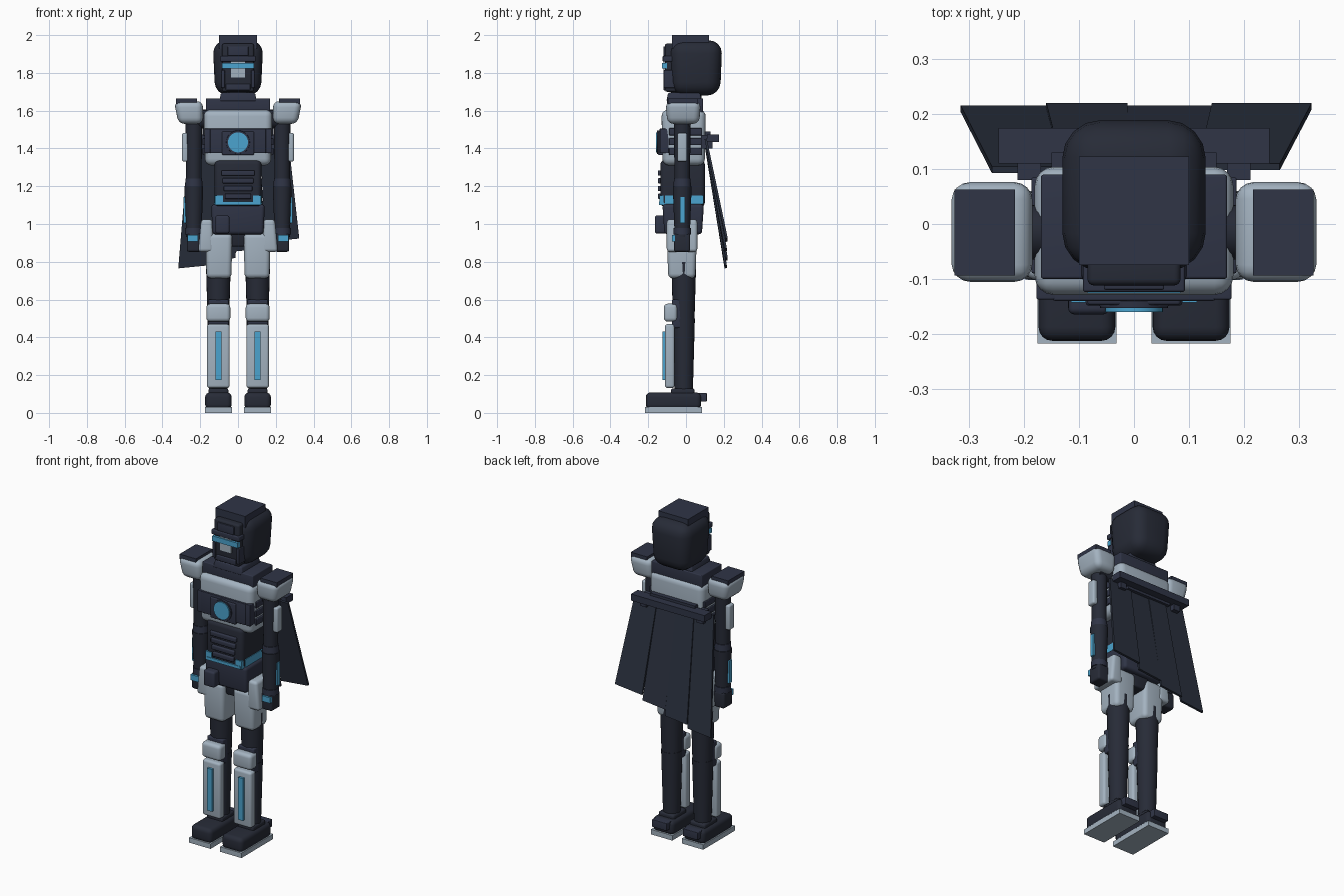
import bpy, bmesh, math
from mathutils import Matrix, Vector


def material(name, rgb):
    m = bpy.data.materials.new(name)
    m.diffuse_color = (*rgb, 1)
    return m


NAVY = material("navy armour", (0.029, 0.035, 0.062))
SUIT = material("dark suit", (0.020, 0.024, 0.038))
CLOTH = material("cape cloth", (0.023, 0.030, 0.048))
GREY = material("pale grey armour", (0.37, 0.45, 0.53))
BLUE = material("glowing blue", (0.07, 0.37, 0.62))


def finish(name, bm, mat):
    bmesh.ops.recalc_face_normals(bm, faces=bm.faces[:])
    for f in bm.faces:
        f.smooth = True
    for e in bm.edges:
        e.smooth = len(e.link_faces) == 2 and e.calc_face_angle(0) < math.radians(35)
    me = bpy.data.meshes.new(name)
    bm.to_mesh(me)
    bm.free()
    me.materials.append(mat)
    ob = bpy.data.objects.new(name, me)
    bpy.context.collection.objects.link(ob)
    return ob


def box(name, mat, x, y, z, bevel=0.0, taper=(1, 1), shift=0.0):
    """Rounded box from ranges; taper scales and shift moves the bottom."""
    bm = bmesh.new()
    bmesh.ops.create_cube(bm, size=1)
    cx, cy = sum(x) / 2, sum(y) / 2
    for v in bm.verts:
        low = v.co.z < 0
        tx, ty = taper if low else (1, 1)
        v.co = (cx + v.co.x * abs(x[1] - x[0]) * tx + (shift if low else 0),
                cy + v.co.y * (y[1] - y[0]) * ty,
                z[0] if low else z[1])
    if bevel:
        bmesh.ops.bevel(bm, geom=bm.edges[:], offset=bevel, segments=4,
                        profile=0.5, affect='EDGES', clamp_overlap=True)
    return finish(name, bm, mat)


def tube(name, mat, top, bottom, r_top, r_bottom, sides=24):
    """Tapered cylinder between two points."""
    a, b = Vector(top), Vector(bottom)
    bm = bmesh.new()
    bmesh.ops.create_cone(bm, cap_ends=True, segments=sides, radius1=r_bottom,
                          radius2=r_top, depth=(a - b).length)
    rot = (a - b).to_track_quat('Z', 'Y').to_matrix().to_4x4()
    bm.transform(Matrix.Translation((a + b) / 2) @ rot)
    return finish(name, bm, mat)


# Head, crown and face
box("head", SUIT, (-0.134, 0.134), (-0.088, 0.192), (1.68, 1.972), 0.07, (0.9, 0.92))
box("crown_block", NAVY, (-0.1, 0.1), (-0.075, 0.123), (1.93, 2.0))
box("face_plate", SUIT, (-0.085, 0.085), (-0.112, -0.05), (1.70, 1.955), 0.012)
box("brow", NAVY, (-0.093, 0.093), (-0.124, -0.06), (1.86, 1.89), 0.005)
box("forehead_ridge", NAVY, (-0.055, 0.055), (-0.12, -0.07), (1.89, 1.94), 0.004)
box("nose_plate", GREY, (-0.037, 0.037), (-0.118, -0.10), (1.775, 1.859))
box("visor", BLUE, (-0.085, 0.085), (-0.126, -0.10), (1.822, 1.853))
box("mouth_guard", NAVY, (-0.065, 0.065), (-0.12, -0.06), (1.708, 1.742), 0.005)
for s in (-1, 1):
    box("cheek_guard", NAVY, (s * 0.07, s * 0.09), (-0.119, -0.06), (1.72, 1.815), 0.004)
tube("neck", SUIT, (0, 0, 1.72), (0, 0, 1.62), 0.075, 0.09)

# Torso
box("collar", NAVY, (-0.09, 0.09), (-0.095, 0.075), (1.65, 1.695), 0.008, (1.1, 1.1))
box("yoke", NAVY, (-0.17, 0.17), (-0.10, 0.09), (1.59, 1.665), 0.005)
box("chest", GREY, (-0.182, 0.182), (-0.13, 0.105), (1.31, 1.605), 0.035, (0.96, 0.95))
box("chest_plate", NAVY, (-0.148, 0.148), (-0.14, -0.10), (1.375, 1.505), 0.004)
box("chest_center_plate", NAVY, (-0.085, 0.085), (-0.148, -0.10), (1.365, 1.49), 0.006)
tube("core_ring", NAVY, (0, -0.153, 1.432), (0, -0.12, 1.432), 0.062, 0.066, 32)
tube("core_light", BLUE, (0, -0.160, 1.432), (0, -0.12, 1.432), 0.053, 0.053, 32)
for s in (-1, 1):
    box("chest_corner_plate", NAVY, (s * 0.135, s * 0.178), (-0.138, -0.09), (1.375, 1.505), 0.004)
    for i in range(3):
        z = 1.365 + i * 0.052
        box("side_vent", NAVY, (s * 0.15, s * 0.187), (-0.09, 0.085), (z, z + 0.038), 0.004)
box("abdomen", SUIT, (-0.124, 0.124), (-0.135, 0.10), (1.09, 1.34), 0.025)
for i in range(4):
    w = 0.088 - i * 0.006
    z = 1.27 - i * 0.041
    box("abdomen_rib", NAVY, (-w, w), (-0.149, -0.10), (z - 0.014, z + 0.014), 0.006)

# Belt and hips
box("belt_light", BLUE, (-0.115, 0.115), (-0.143, -0.05), (1.10, 1.118))
for s in (-1, 1):
    box("belt_side_light", BLUE, (s * 0.08, s * 0.122), (-0.14, -0.09), (1.10, 1.15))
    box("belt_hip_light", BLUE, (s * 0.09, s * 0.128), (-0.11, 0.092), (1.105, 1.152))
box("pelvis", NAVY, (-0.142, 0.142), (-0.125, 0.095), (0.945, 1.105), 0.018, (0.95, 0.9))
box("groin", SUIT, (-0.06, 0.06), (-0.08, 0.06), (0.88, 0.96), 0.01, (0.6, 0.8))
box("belt_pouch", NAVY, (-0.12, -0.045), (-0.165, -0.10), (0.95, 1.045), 0.012)

for s in (-1, 1):
    # Legs
    lx = s * 0.104
    box("hip_guard", GREY, (s * 0.135, s * 0.195), (-0.102, 0.06), (0.852, 1.025), 0.018,
        (1.35, 1.0), s * 0.006)
    box("thigh_armour", GREY, (s * 0.03, s * 0.172), (-0.102, 0.058), (0.712, 0.95), 0.025, (0.93, 0.9))
    tube("upper_leg", SUIT, (lx, -0.012, 0.80), (lx, -0.012, 0.49), 0.066, 0.057)
    tube("lower_leg", SUIT, (lx, -0.012, 0.50), (lx, -0.012, 0.10), 0.059, 0.048)
    box("knee_joint", NAVY, (lx - 0.054, lx + 0.054), (-0.075, 0.0), (0.45, 0.60), 0.008)
    box("knee_pad", GREY, (lx - 0.063, lx + 0.063), (-0.117, -0.045), (0.483, 0.578), 0.02)
    box("shin_guard", GREY, (lx - 0.06, lx + 0.06), (-0.111, -0.06), (0.132, 0.47), 0.014)
    box("shin_light", BLUE, (lx - 0.016, lx + 0.016), (-0.125, -0.10), (0.175, 0.432))
    # Boots
    box("sole", GREY, (lx - 0.072, lx + 0.072), (-0.218, 0.086), (0.0, 0.03))
    box("boot", SUIT, (lx - 0.07, lx + 0.07), (-0.213, 0.08), (0.02, 0.108), 0.025)
    box("ankle", SUIT, (lx - 0.053, lx + 0.053), (-0.08, 0.045), (0.08, 0.13), 0.012)
    box("heel_block", NAVY, (lx - 0.05, lx + 0.05), (0.02, 0.11), (0.06, 0.106), 0.004)
    # Shoulders and arms
    ax = s * 0.234
    tube("shoulder_joint", SUIT, (s * 0.26, -0.015, 1.555), (s * 0.15, -0.015, 1.555), 0.05, 0.05)
    box("shoulder_pad", GREY, (s * 0.185, s * 0.339), (-0.108, 0.079), (1.53, 1.65), 0.033,
        (0.84, 0.9), -s * 0.012)
    box("shoulder_plate", NAVY, (s * 0.217, s * 0.327), (-0.094, 0.063), (1.635, 1.665))
    tube("upper_arm", SUIT, (ax, -0.02, 1.56), (ax, -0.02, 1.19), 0.045, 0.04)
    box("arm_plate", GREY, (s * 0.262, s * 0.296), (-0.046, 0.006), (1.33, 1.482), 0.011)
    tube("elbow", NAVY, (ax, -0.02, 1.24), (ax, -0.02, 1.19), 0.044, 0.047)
    tube("forearm", SUIT, (ax, -0.02, 1.20), (ax, -0.02, 0.93), 0.05, 0.04)
    box("forearm_light", BLUE, (s * 0.26, s * 0.288), (-0.031, -0.006), (1.005, 1.142))
    tube("wrist_cuff", NAVY, (ax, -0.02, 0.98), (ax, -0.02, 0.945), 0.046, 0.046)
    box("hand", SUIT, (s * 0.195, s * 0.271), (-0.063, 0.022), (0.853, 0.95), 0.012)
    box("hand_light", BLUE, (s * 0.212, s * 0.268), (-0.074, -0.05), (0.908, 0.942))
    # Cape brackets
    box("cape_bracket", NAVY, (s * 0.17, s * 0.212), (0.08, 0.14), (1.40, 1.47))

# Cape: bar and overlapping panels with stepped hems
box("cape_bar", NAVY, (-0.247, 0.247), (0.11, 0.175), (1.435, 1.475))
box("cape_mount", NAVY, (-0.15, 0.15), (0.08, 0.13), (1.42, 1.49))
hem_x = (-0.316, -0.16, -0.012, 0.142, 0.324)
hem_z = (0.765, 0.805, 0.855, 0.905)
for i in range(4):
    bm = bmesh.new()
    off = 0.005 * (i % 2)
    corners = []
    for x in hem_x[i:i + 2]:
        corners.append(((x * 0.82, 0.093 + off, 1.45), (x, 0.204 + off, hem_z[i] + (x - hem_x[i]) * 0.1)))
    (a, b), (d, c) = corners
    vs = [bm.verts.new(p) for p in (a, b, c, d)]
    face = bm.faces.new(vs)
    ext = bmesh.ops.extrude_face_region(bm, geom=[face])
    bmesh.ops.translate(bm, verts=[v for v in ext["geom"] if isinstance(v, bmesh.types.BMVert)],
                        vec=(0, 0.012, 0.002))
    finish("cape_panel", bm, CLOTH)
